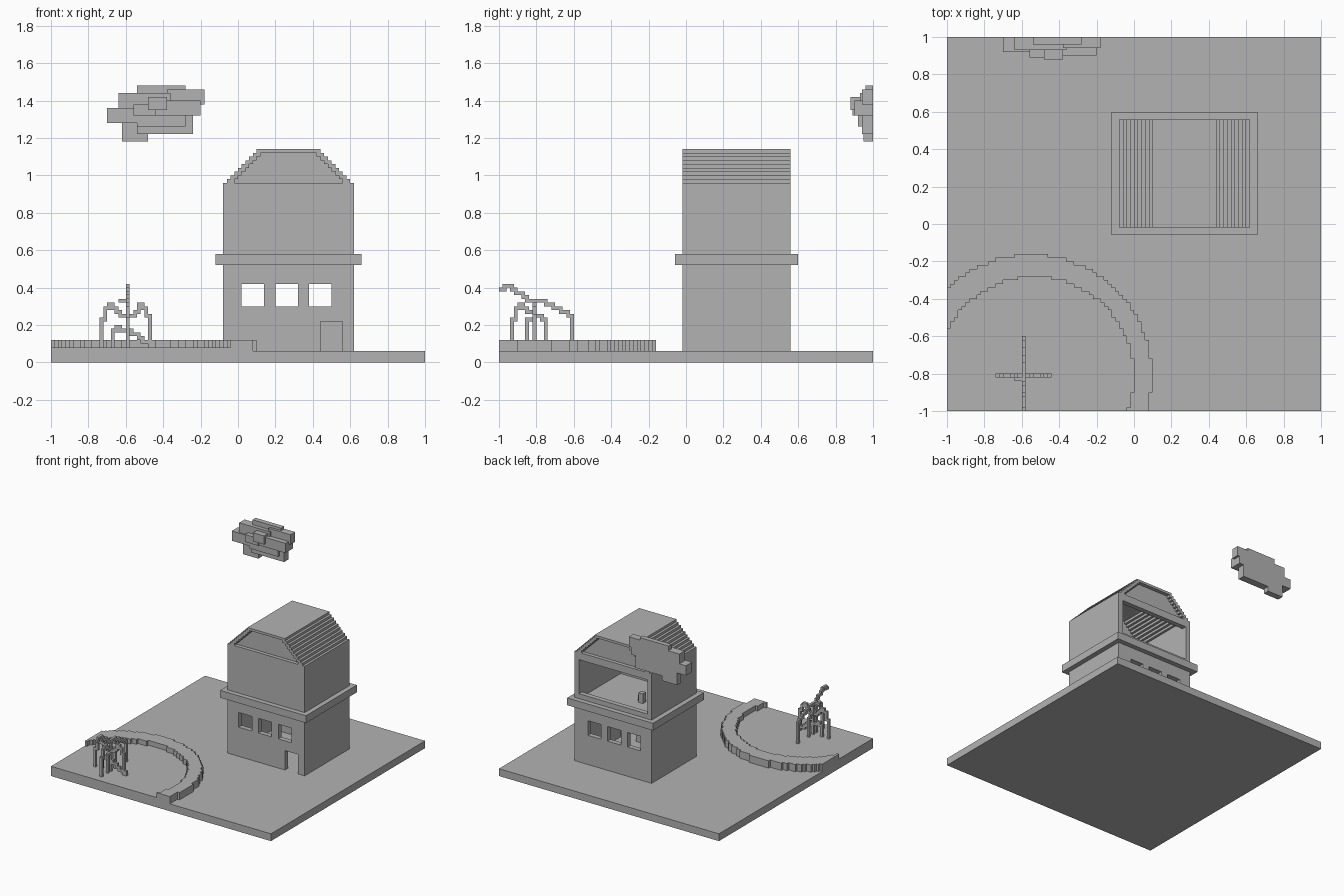
import bpy
import bmesh

U = 0.02  # module size shared by all stepped parts

cube = bpy.data.objects.get("Cube")
if cube:
    bpy.data.objects.remove(cube, do_unlink=True)

stone = bpy.data.materials.new("plain grey")
stone.use_nodes = True
GREY = (0.45, 0.45, 0.45, 1)
stone.diffuse_color = GREY
stone.node_tree.nodes["Principled BSDF"].inputs["Base Color"].default_value = GREY


def finish(name, bm):
    bmesh.ops.recalc_face_normals(bm, faces=bm.faces)
    mesh = bpy.data.meshes.new(name)
    bm.to_mesh(mesh)
    bm.free()
    mesh.materials.append(stone)
    ob = bpy.data.objects.new(name, mesh)
    bpy.context.scene.collection.objects.link(ob)
    return ob


def add_box(bm, x, y, z):
    """Box from three (low, high) ranges."""
    ranges = (x, y, z)
    for v in bmesh.ops.create_cube(bm, size=1)["verts"]:
        v.co = [r[1] if c > 0 else r[0] for c, r in zip(v.co, ranges)]


def boxes(name, *parts):
    bm = bmesh.new()
    for part in parts:
        add_box(bm, *part)
    return finish(name, bm)


def cut(ob, *parts):
    """Subtract boxes one after another and keep the clean result."""
    for part in parts:
        cutter = boxes("cutter", part)
        cutter.hide_render = True
        mod = ob.modifiers.new("opening", "BOOLEAN")
        mod.operation, mod.solver, mod.object = "DIFFERENCE", "EXACT", cutter
        deps = bpy.context.evaluated_depsgraph_get()
        mesh = bpy.data.meshes.new_from_object(ob.evaluated_get(deps))
        ob.modifiers.clear()
        ob.data = mesh
        bpy.data.objects.remove(cutter, do_unlink=True)


def stepped_slab(name, inside, z0, z1):
    """Slab made of all grid cells in the front corner that pass a test."""
    bm = bmesh.new()
    for i in range(60):
        for j in range(50):
            x, y = -1 + i * U, -1 + j * U
            if inside(x + U / 2, y + U / 2):
                corners = ((x, y), (x + U, y), (x + U, y + U), (x, y + U))
                bm.faces.new([bm.verts.new((a, b, z0)) for a, b in corners])
    bmesh.ops.remove_doubles(bm, verts=bm.verts, dist=U / 10)
    bmesh.ops.dissolve_limit(bm, angle_limit=0.01, verts=bm.verts, edges=bm.edges)
    top = bmesh.ops.extrude_face_region(bm, geom=bm.faces[:])["geom"]
    for v in top:
        if isinstance(v, bmesh.types.BMVert):
            v.co.z = z1
    return finish(name, bm)


# Ground
boxes("ground", ((-1, 1), (-1, 1), (0, 0.06)))

# Pond with its stepped rim
def in_hole(x, y):
    return (x + 0.53) ** 2 + (y + 0.81) ** 2 < 0.527 ** 2


def in_rim(x, y):
    return (x + 0.55) ** 2 + (y + 0.81) ** 2 < 0.646 ** 2 and not in_hole(x, y)


stepped_slab("pond_water", in_hole, 0.06, 0.08)
stepped_slab("pond_rim", in_rim, 0.06, 0.12)

# House walls
X, Y = (-0.08, 0.62), (-0.02, 0.56)
T = 0.04
IN_X, IN_Y = (X[0] + T, X[1] - T), (Y[0] + T, Y[1] - T)
lower = boxes("lower_walls", (X, Y, (0.06, 0.53)))
cut(lower, (IN_X, IN_Y, (0, 0.6)),
    *[((x, x + 0.12), (-0.2, 0.8), (0.30, 0.42)) for x in (0.02, 0.20, 0.38)],
    ((0.44, 0.56), (-0.2, 0.1), (0, 0.22)))
boxes("ledge_floor", ((-0.12, 0.66), (-0.06, 0.60), (0.52, 0.58)))
upper = boxes("upper_walls", (X, Y, (0.57, 0.96)))
cut(upper, (IN_X, IN_Y, (0.5, 1)), (IN_X, (0.3, 0.8), (0.62, 0.90)))
boxes("small_stool", ((0.14, 0.18), (0.32, 0.36), (0.58, 0.66)),
      ((0.18, 0.20), (0.30, 0.34), (0.58, 0.63)))

# Stepped roof shell, mirrored about the house middle
MID = sum(X) / 2
steps = [((MID - 0.17, MID + 0.17), Y, (1.12, 1.14))]
for i in range(8):
    half = 0.33 - i * U
    z = (0.96 + i * U, 0.98 + i * U)
    steps.append(((MID - half, MID - half + T), Y, z))
    steps.append(((MID + half - T, MID + half), Y, z))
boxes("roof_steps", *steps)

# Recessed gable panels
for name, y in (("front_gable", 0.01), ("back_gable", 0.51)):
    bm = bmesh.new()
    outline = ((-0.33, 0.94), (0.33, 0.94), (0.31, 0.96), (0.15, 1.13),
               (-0.15, 1.13), (-0.31, 0.96))
    face = bm.faces.new([bm.verts.new((MID + a, y, z)) for a, z in outline])
    new = bmesh.ops.extrude_face_region(bm, geom=[face])["geom"]
    for v in new:
        if isinstance(v, bmesh.types.BMVert):
            v.co.y += U
    finish(name, bm)

# Fountain: stepped jets, given as column tops outward from the middle
FX, FY = -0.60, -0.82


def jet(name, axis, sign, tops, lands=True):
    bm = bmesh.new()
    ends = tops[1:] + [4 if lands else tops[-1]]
    for k, (top, nxt) in enumerate(zip(tops, ends), 1):
        low = min(top - 1, nxt - (0 if nxt == 4 else 1))
        if k > 1:
            low = min(low, tops[k - 2] - 1)
        cell = [(FX, FX + U), (FY, FY + U), (low * U, top * U)]
        cell[axis] = tuple(c + sign * k * U for c in cell[axis])
        add_box(bm, *cell)
    return finish(name, bm)


boxes("fountain_post", ((FX, FX + U), (FY, FY + U), (0.08, 0.34)),
      ((-0.64, FX), (-0.84, FY), (0.32, 0.34)))
jet("left_low_jet", 0, 1, [9, 8, 8, 7, 6, 7, 6])
jet("left_high_jet", 0, 1, [13, 14, 16, 16, 15, 13])
jet("right_low_jet", 0, -1, [9, 10, 10, 9])
jet("right_high_jet", 0, -1, [13, 14, 15, 16, 16, 15, 12])
jet("front_low_jet", 1, -1, [12, 12])
jet("front_middle_jet", 1, -1, [14, 15, 16, 16, 15, 12])
jet("front_high_jet", 1, -1, [17, 18, 19, 19, 20, 21, 21, 21, 20], False)
jet("back_low_jet", 1, 1, [13, 13, 12])
jet("back_long_jet", 1, 1, [17, 17, 17, 16, 16, 15, 15, 14, 14, 13])

# Cloud: blocks of varied depth with a shared flat back
cloud = (
    (-0.54, -0.28, 0.96, 1.42, 1.48), (-0.38, -0.18, 0.94, 1.38, 1.46),
    (-0.64, -0.36, 0.93, 1.36, 1.44), (-0.70, -0.48, 0.92, 1.28, 1.36),
    (-0.56, -0.44, 0.89, 1.32, 1.38), (-0.48, -0.38, 0.88, 1.35, 1.42),
    (-0.46, -0.20, 0.90, 1.32, 1.40), (-0.62, -0.48, 0.95, 1.18, 1.30),
    (-0.54, -0.24, 0.94, 1.22, 1.34), (-0.54, -0.28, 0.92, 1.26, 1.36),
)
boxes("cloud", *[((a, b), (y, 1), (c, d)) for a, b, y, c, d in cloud])
